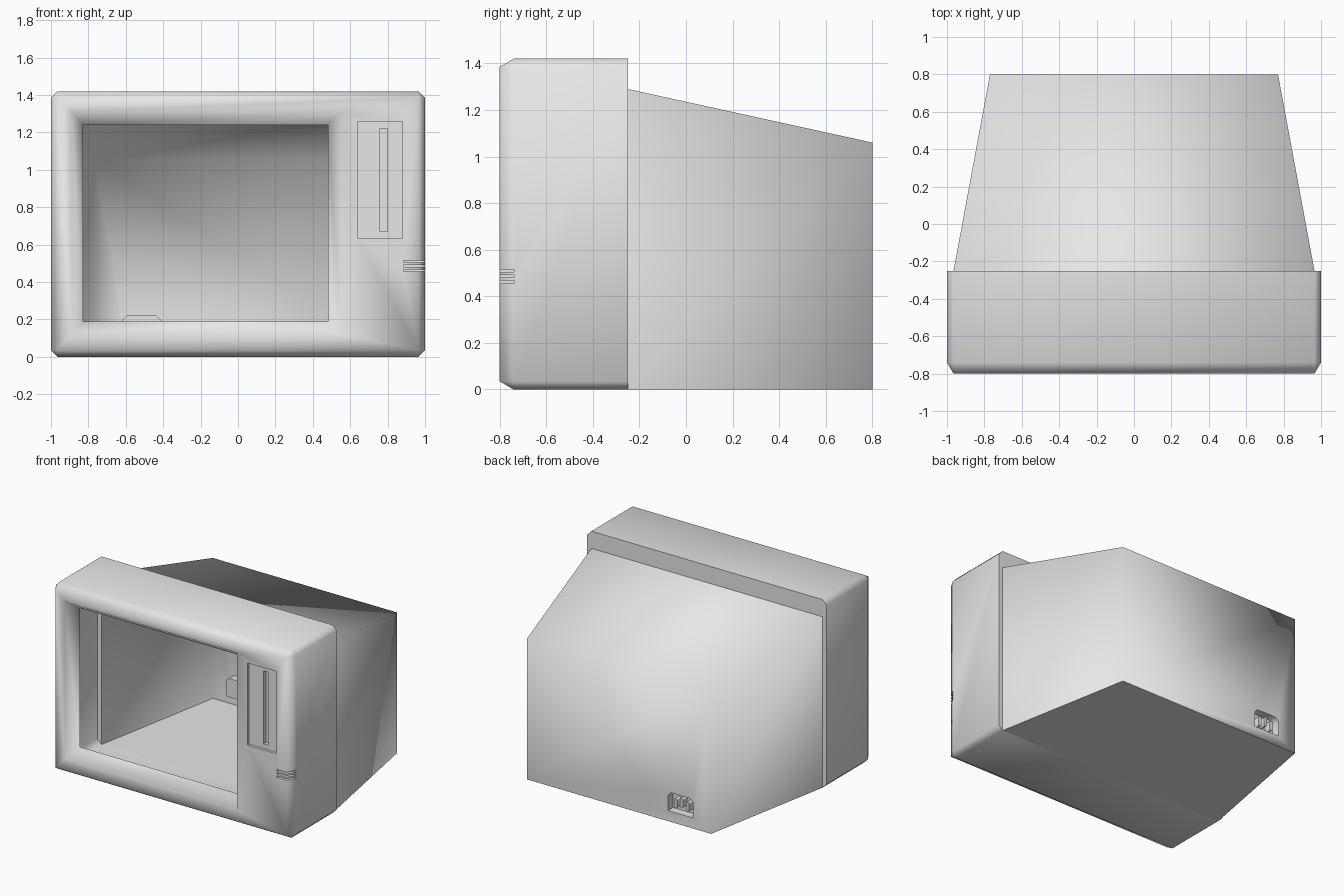
import bpy, bmesh, math

if "Cube" in bpy.data.objects:
    bpy.data.objects.remove(bpy.data.objects["Cube"])

casing = bpy.data.materials.new("light_grey_casing")
casing.use_nodes = True
casing.diffuse_color = (0.8, 0.8, 0.8, 1)
casing.node_tree.nodes["Principled BSDF"].inputs["Base Color"].default_value = (0.8, 0.8, 0.8, 1)


def rect(bm, x0, x1, z0, z1, y):
    return [bm.verts.new(p) for p in ((x0, y, z0), (x1, y, z0), (x1, y, z1), (x0, y, z1))]


def octagon(bm, x0, x1, z0, z1, c, y):
    pts = ((x0, z0 + c), (x0 + c, z0), (x1 - c, z0), (x1, z0 + c),
           (x1, z1 - c), (x1 - c, z1), (x0 + c, z1), (x0, z1 - c))
    return [bm.verts.new((x, y, z)) for x, z in pts]


def bridge(bm, a, b):
    n = len(a)
    for i in range(n):
        j = (i + 1) % n
        bm.faces.new((a[i], a[j], b[j], b[i]))


def make(name, bm):
    bmesh.ops.recalc_face_normals(bm, faces=bm.faces)
    mesh = bpy.data.meshes.new(name)
    bm.to_mesh(mesh)
    bm.free()
    mesh.materials.append(casing)
    ob = bpy.data.objects.new(name, mesh)
    bpy.context.scene.collection.objects.link(ob)
    return ob


def prism(name, outline, y0, y1):
    """Extrude an x-z outline along y."""
    bm = bmesh.new()
    a = [bm.verts.new((x, y0, z)) for x, z in outline]
    b = [bm.verts.new((x, y1, z)) for x, z in outline]
    bm.faces.new(a)
    bm.faces.new(b)
    bridge(bm, a, b)
    return make(name, bm)


def block(name, x0, x1, z0, z1, y0, y1):
    return prism(name, ((x0, z0), (x1, z0), (x1, z1), (x0, z1)), y0, y1)


def cut(ob, cutters):
    for c in cutters:
        c.hide_render = True
        m = ob.modifiers.new("cut", "BOOLEAN")
        m.operation = "DIFFERENCE"
        m.solver = "EXACT"
        m.object = c
    deps = bpy.context.evaluated_depsgraph_get()
    mesh = bpy.data.meshes.new_from_object(ob.evaluated_get(deps))
    ob.modifiers.clear()
    ob.data = mesh
    for c in cutters:
        bpy.data.objects.remove(c)


def finish(ob, hollow=True):
    """Open the large inner faces, then smooth all but square edges."""
    bm = bmesh.new()
    bm.from_mesh(ob.data)
    if hollow:
        caps = [f for f in bm.faces if f.calc_area() > 1 and abs(f.normal.y) > 0.99
                and f.calc_center_median().y < 0.5]
        bmesh.ops.delete(bm, geom=caps, context="FACES")
    for f in bm.faces:
        f.smooth = True
        f.material_index = 0
    for e in bm.edges:
        e.smooth = len(e.link_faces) == 2 and e.calc_face_angle(0) < math.radians(89)
    bm.to_mesh(ob.data)
    bm.free()


C = 0.035          # casing corner chamfer
JOIN_Y = -0.25     # where bezel meets rear cover
JOIN_X, JOIN_Z = 1 - C, 1.29

# Front bezel: chamfered box with a funnel-shaped screen opening
bm = bmesh.new()
back = octagon(bm, -1, 1, 0, 1.42, C, JOIN_Y)
mid = octagon(bm, -1, 1, 0, 1.42, C, -0.74)
front = rect(bm, -1 + C, 1 - C, C, 1.42 - C, -0.8)
rim = rect(bm, -0.89, 0.55, 0.12, 1.31, -0.8)
inner = rect(bm, -0.83, 0.48, 0.19, 1.24, -0.7)
bridge(bm, back, mid)
for i in range(4):
    j = (i + 1) % 4
    bm.faces.new((mid[2 * i + 1], mid[(2 * i + 2) % 8], front[j], front[i]))
    bm.faces.new((mid[2 * i], mid[2 * i + 1], front[i]))
bridge(bm, front, rim)
bridge(bm, rim, inner)
bm.faces.new(inner)
tl = bm.verts.new((-JOIN_X, JOIN_Y, JOIN_Z))
tr = bm.verts.new((JOIN_X, JOIN_Y, JOIN_Z))
bm.faces.new(back[2:] + back[:2] + [tl, tr])
bm.faces.new((back[1], back[2], tr, tl))
bezel = make("front_bezel", bm)

# Recessed panel, slot and corner vents
cutters = [block("panel_cutter", 0.64, 0.88, 0.635, 1.255, -0.9, -0.78),
           block("slot_cutter", 0.76, 0.8, 0.67, 1.22, -0.9, -0.75)]
for z in (0.462, 0.486, 0.51):
    cutters.append(block("vent_cutter", 0.885, 1.1, z - 0.006, z + 0.006, -0.9, -0.738))
cut(bezel, cutters)
finish(bezel)

# Tapered rear cover
bm = bmesh.new()
a = rect(bm, -JOIN_X, JOIN_X, 0, JOIN_Z, JOIN_Y)
b = rect(bm, -0.77, 0.77, 0, 1.06, 0.8)
bridge(bm, a, b)
bm.faces.new(a)
bm.faces.new(b)
cover = make("rear_cover", bm)

# Power socket recess
outline = ((-0.62, 0.08), (-0.41, 0.08), (-0.41, 0.195), (-0.435, 0.22),
           (-0.595, 0.22), (-0.62, 0.195))
cut(cover, [prism("socket_cutter", outline, 0.74, 0.9)])
finish(cover)

# Rounded pins in the socket
for k in (-1, 0, 1):
    x, z = -0.515 + k * 0.05, 0.145 + (0.015 if k == 0 else 0)
    r, h = 0.014, 0.022
    pts = [(x + r * math.cos(t), z + math.copysign(h, math.sin(t)) + r * math.sin(t))
           for t in (math.pi * (i + 0.5) / 6 for i in range(12))]
    finish(prism("socket_pin", pts, 0.74, 0.79), hollow=False)
